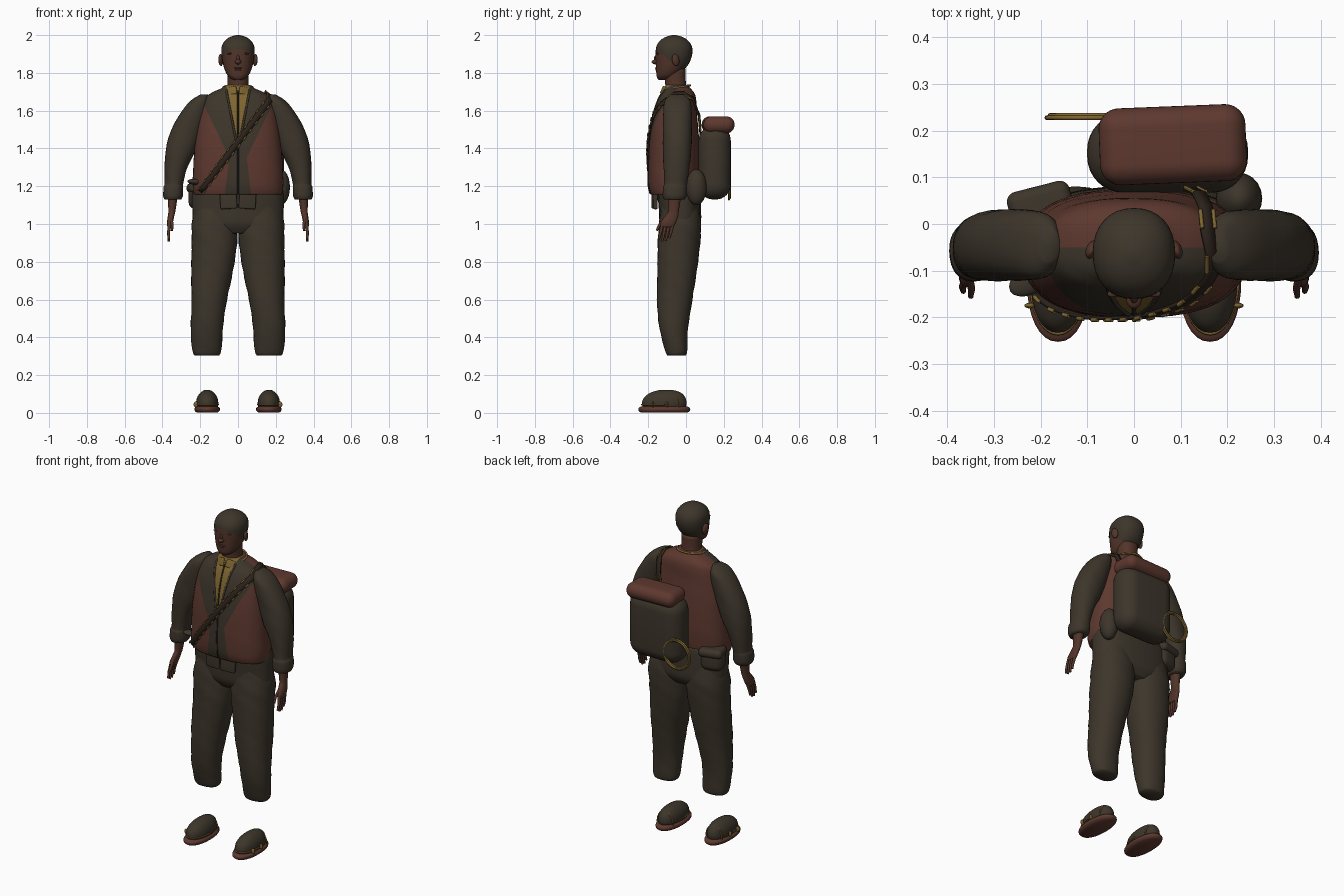
import bpy, bmesh, math
from mathutils import Vector

if "Cube" in bpy.data.objects:
    bpy.data.objects.remove(bpy.data.objects["Cube"], do_unlink=True)


def material(name, r, g, b):
    m = bpy.data.materials.new(name)
    m.use_nodes = True
    m.diffuse_color = (r, g, b, 1)
    bsdf = m.node_tree.nodes["Principled BSDF"]
    bsdf.inputs["Base Color"].default_value = (r, g, b, 1)
    bsdf.inputs["Roughness"].default_value = 0.9
    return m


CLOTH = material("dark olive cloth", 0.046, 0.036, 0.024)
LEATHER = material("red brown leather", 0.11, 0.04, 0.028)
SKIN = material("brown skin", 0.085, 0.035, 0.023)
GOLD = material("ochre gold", 0.21, 0.13, 0.03)
SHADE = material("deep brown", 0.025, 0.016, 0.011)


def finish(name, bm, *mats):
    bmesh.ops.recalc_face_normals(bm, faces=bm.faces)
    me = bpy.data.meshes.new(name)
    bm.to_mesh(me)
    bm.free()
    for m in mats:
        me.materials.append(m)
    for p in me.polygons:
        p.use_smooth = True
    ob = bpy.data.objects.new(name, me)
    bpy.context.collection.objects.link(ob)
    return ob


def spline(rows, steps):
    """Catmull-Rom interpolation through rows of numbers."""
    rows = [Vector(r) for r in rows]
    out = []
    for i in range(len(rows) - 1):
        a, b = rows[max(i - 1, 0)], rows[i]
        c, d = rows[i + 1], rows[min(i + 2, len(rows) - 1)]
        for k in range(steps):
            t = k / steps
            out.append(0.5 * (2 * b + (c - a) * t + (2 * a - 5 * b + 4 * c - d) * t * t
                              + (3 * b - a - 3 * c + d) * t ** 3))
    return out + [rows[-1]]


def loft(rings, n=2.2, sides=32, steps=4, wrinkle=0.0):
    """Skin stacked oval rings given as (z, cx, cy, rx, ry)."""
    bm = bmesh.new()
    prev = None
    for z, cx, cy, rx, ry in spline(rings, steps):
        ring = []
        for i in range(sides):
            a = math.tau * i / sides
            c, s = math.cos(a), math.sin(a)
            k = 1 + wrinkle * math.sin(3 * a + 38 * z) * math.sin(21 * z + a)
            ring.append(bm.verts.new((cx + k * rx * math.copysign(abs(c) ** (2 / n), c),
                                      cy + k * ry * math.copysign(abs(s) ** (2 / n), s), z)))
        if prev:
            for i in range(sides):
                j = (i + 1) % sides
                bm.faces.new((prev[i], prev[j], ring[j], ring[i]))
        else:
            bm.faces.new(ring)
        prev = ring
    bm.faces.new(prev)
    return bm


def cut(bm, co, no):
    bmesh.ops.bisect_plane(bm, geom=bm.verts[:] + bm.edges[:] + bm.faces[:],
                           plane_co=co, plane_no=no, dist=1e-5)


def blob(name, loc, size, mat, rot=(0, 0, 0)):
    bm = bmesh.new()
    bmesh.ops.create_uvsphere(bm, u_segments=20, v_segments=12, radius=1)
    ob = finish(name, bm, mat)
    ob.location, ob.scale, ob.rotation_euler = loc, size, rot
    return ob


def box(name, loc, size, bevel, mat, rot=(0, 0, 0), segments=6):
    bm = bmesh.new()
    bmesh.ops.create_cube(bm, size=1)
    bmesh.ops.scale(bm, vec=size, verts=bm.verts)
    bmesh.ops.bevel(bm, geom=bm.edges[:], offset=bevel, segments=segments,
                    profile=0.5, affect='EDGES', clamp_overlap=True)
    ob = finish(name, bm, mat)
    ob.location, ob.rotation_euler = loc, rot
    return ob


def tube(name, paths, radius, mat, closed=False, tip=1.0):
    cu = bpy.data.curves.new(name, 'CURVE')
    cu.dimensions = '3D'
    cu.bevel_depth, cu.bevel_resolution, cu.use_fill_caps = radius, 2, True
    for pts in paths:
        sp = cu.splines.new('POLY')
        sp.points.add(len(pts) - 1)
        for i, p in enumerate(pts):
            sp.points[i].co = (*p, 1)
            sp.points[i].radius = 1 + (tip - 1) * i / (len(pts) - 1)
        sp.use_cyclic_u = closed
        sp.use_smooth = True
    cu.materials.append(mat)
    ob = bpy.data.objects.new(name, cu)
    bpy.context.collection.objects.link(ob)
    return ob


# Head with close dark hair
bm = loft([(1.762, 0, -.12, .022, .025), (1.78, 0, -.105, .05, .05), (1.81, 0, -.088, .068, .07),
           (1.85, 0, -.072, .08, .088), (1.9, 0, -.064, .088, .097), (1.94, 0, -.063, .086, .094),
           (1.97, 0, -.063, .07, .075), (1.99, 0, -.063, .042, .045), (2.0, 0, -.063, .01, .01)])
hairline, up = Vector((0, -.16, 1.925)), Vector((0, .62, .78))
cut(bm, hairline, up)
for f in bm.faces:
    f.material_index = int((f.calc_center_median() - hairline).dot(up) > 0)
finish("head", bm, SKIN, CLOTH)
finish("neck", loft([(1.68, 0, -.045, .065, .062), (1.74, 0, -.055, .055, .055),
                     (1.82, 0, -.06, .058, .058)]), SKIN)
blob("nose", (0, -.16, 1.858), (.017, .022, .013), SKIN)
blob("nose_bridge", (0, -.155, 1.878), (.009, .014, .022), SKIN, (-.3, 0, 0))
blob("upper_lip", (0, -.153, 1.825), (.025, .011, .005), LEATHER)
blob("lower_lip", (0, -.151, 1.816), (.021, .011, .006), LEATHER)
for side, s in (("left", 1), ("right", -1)):
    blob(side + "_ear", (s * .091, -.055, 1.868), (.012, .02, .032), SKIN, (.2, 0, s * .35))
    blob(side + "_eye", (s * .034, -.144, 1.888), (.014, .006, .006), SHADE)
    blob(side + "_brow", (s * .036, -.146, 1.903), (.022, .01, .006), SKIN, (0, s * .1, -s * .25))

# Jacket body: leather panels, dark lapels and an open shirt front
TORSO = [(1.155, 0, -.065, .232, .122), (1.2, 0, -.065, .24, .133), (1.3, 0, -.063, .238, .137),
         (1.45, 0, -.062, .225, .132), (1.58, 0, -.058, .205, .116), (1.66, 0, -.047, .182, .1),
         (1.695, 0, -.042, .14, .085), (1.72, 0, -.046, .085, .068), (1.735, 0, -.048, .065, .06)]
LAPEL_TOP, LAPEL_LOW, SHIRT_TOP, SHIRT_LOW = (.2, 1.67), (.05, 1.36), (.062, 1.73), (.004, 1.41)
HEM_IN, HEM_OUT = (.045, 1.36), (.07, 1.15)


def beyond(x, z, low, top):
    """Positive when (x, z) lies on the outer side of the slanted seam."""
    return (x - low[0]) * (top[1] - low[1]) - (z - low[1]) * (top[0] - low[0])


bm = loft(TORSO, n=2.5, sides=48, wrinkle=.008)
for s in (1, -1):
    for low, top in ((LAPEL_LOW, LAPEL_TOP), (SHIRT_LOW, SHIRT_TOP), (HEM_OUT, HEM_IN)):
        cut(bm, (s * low[0], 0, low[1]), (s * (top[1] - low[1]), 0, -(top[0] - low[0])))
cut(bm, (0, -.05, 0), (0, 1, 0))
for f in bm.faces:
    c = f.calc_center_median()
    x, z = abs(c.x), c.z
    if c.y < -.05:
        if beyond(x, z, SHIRT_LOW, SHIRT_TOP) < 0 and z > SHIRT_LOW[1]:
            f.material_index = 2
        elif beyond(x, z, LAPEL_LOW, LAPEL_TOP) < 0 or beyond(x, z, HEM_OUT, HEM_IN) < 0:
            f.material_index = 1
finish("jacket_body", bm, LEATHER, CLOTH, GOLD)


def chest_y(x, z):
    """Front surface of the jacket at a height."""
    for a, b in zip(TORSO, TORSO[1:]):
        if a[0] <= z <= b[0]:
            _, _, cy, rx, ry = Vector(a).lerp(Vector(b), (z - a[0]) / (b[0] - a[0]))
            return cy - ry * max(0, 1 - abs(x / rx) ** 2.5) ** .4
    return -.1


heights = [1.16 + .02 * i for i in range(28)]
tube("front_opening", [[(0, chest_y(0, z), z) for z in heights]], .005, SHADE)
for s in (1, -1):
    edge = [(s * (.004 + .058 * i / 12), 1.41 + .3 * i / 12) for i in range(13)]
    tube("lapel_edge", [[(x, chest_y(x, z), z) for x, z in edge]], .006, CLOTH)
    box("front_flap", (s * .05, -.166, 1.125), (.09, .022, .09), .008, CLOTH, (0, s * .06, s * .15))
    box("shirt_collar", (s * .032, -.118, 1.705), (.052, .014, .045), .006, GOLD, (-.35, s * .25, s * .3))
tube("neck_beads", [[(.078 * math.cos(a), -.048 + .07 * math.sin(a), 1.722 + .012 * math.sin(a))
                     for a in [math.tau * i / 32 for i in range(32)]]], .006, GOLD, True)

# Trousers
finish("trouser_seat", loft([(.95, 0, -.03, .15, .08), (1.0, 0, -.03, .232, .108), (1.08, 0, -.032, .242, .112),
                             (1.16, 0, -.036, .242, .114), (1.19, 0, -.036, .235, .11)], n=2.5), CLOTH)
LEG = [(.305, .165, -.05, .066, .05), (.33, .165, -.052, .076, .06), (.45, .165, -.065, .085, .076),
       (.6, .152, -.06, .095, .093), (.75, .137, -.047, .109, .106), (.9, .125, -.037, .122, .111),
       (1.0, .124, -.032, .121, .111), (1.1, .115, -.032, .105, .1)]
SLEEVE = [(1.13, .345, -.062, .044, .055), (1.15, .344, -.06, .052, .064), (1.195, .342, -.058, .052, .064),
          (1.215, .339, -.055, .049, .061), (1.3, .328, -.05, .061, .068), (1.4, .3, -.047, .081, .076),
          (1.5, .268, -.045, .084, .077), (1.6, .226, -.045, .07, .075), (1.655, .2, -.045, .048, .065),
          (1.685, .18, -.045, .02, .035)]
ARM = [(.985, .362, -.1, .012, .034), (1.01, .36, -.092, .016, .04), (1.045, .354, -.075, .017, .034),
       (1.07, .35, -.066, .019, .028), (1.15, .345, -.06, .026, .035)]

# Mirrored limbs and shoes
for side, s in (("left", 1), ("right", -1)):
    def mirrored(rings):
        return [(z, s * cx, cy, rx, ry) for z, cx, cy, rx, ry in rings]
    finish(side + "_trouser_leg", loft(mirrored(LEG), wrinkle=.03), CLOTH)
    finish(side + "_sleeve", loft(mirrored(SLEEVE), wrinkle=.02), CLOTH)
    finish(side + "_forearm", loft(mirrored(ARM), sides=20), SKIN)
    fingers = [[(s * .362, y, .995), (s * .368, y - .008, .955), (s * .366, y - .018, low)]
               for y, low in ((-.072, .925), (-.09, .91), (-.108, .908), (-.126, .92))]
    fingers.append([(s * .355, -.11, 1.03), (s * .348, -.14, .995), (s * .35, -.155, .965)])
    tube(side + "_fingers", fingers, .0095, SKIN, tip=.65)
    # Shoe: flat leather sole, domed upper, cord and toggles
    x = s * .163
    finish(side + "_sole", loft([(.002, x, -.115, .056, .125), (.012, x, -.115, .066, .136),
                                 (.026, x, -.115, .066, .136), (.034, x, -.115, .055, .122)]), LEATHER)
    finish(side + "_shoe_upper", loft([(.028, x, -.115, .056, .112), (.05, x, -.115, .059, .118),
                                       (.08, x, -.113, .054, .11), (.105, x, -.108, .038, .084),
                                       (.119, x, -.105, .018, .045), (.122, x, -.105, .004, .01)]), CLOTH)
    arc = [math.pi * i / 16 for i in range(17)]
    tube(side + "_shoe_cord", [[(x + .053 * math.cos(a), -.035, .03 + .075 * math.sin(a)) for a in arc],
                               [(x + .06 * math.cos(a), -.115 - .12 * math.sin(a), .044) for a in arc]],
         .004, GOLD)
    for y in (-.175, -.1):
        blob(side + "_toggle", (x + s * .06, y, .045), (.012, .006, .016), GOLD)

# Cross strap with stitched edges
route = [(-.2 + .37 * i / 24, 1.17 + .49 * i / 24) for i in range(25)]
path = [Vector((x, chest_y(x, z) - .01, z)) for x, z in route]
path += [Vector(p) for p in ((.17, -.06, 1.69), (.16, -.01, 1.695), (.155, .04, 1.665),
                             (.14, .07, 1.58), (.12, .08, 1.48))]
across = Vector((.8, 0, -.6)) * .017
bm = bmesh.new()
pairs = [(bm.verts.new(p - across), bm.verts.new(p + across)) for p in path]
for (a, b), (c, d) in zip(pairs, pairs[1:]):
    bm.faces.new((a, b, d, c))
strap = finish("cross_strap", bm, SHADE)
strap.modifiers.new("thickness", 'SOLIDIFY').thickness = .008
dashes = [[path[i] + e, path[i].lerp(path[i + 1], .8) + e]
          for e in (across, -across) for i in range(0, len(path) - 1, 2)]
tube("strap_stitches", dashes, .0045, GOLD)

# Backpack, bedroll and rope coil
box("backpack", (.072, .152, 1.325), (.345, .17, .39), .078, CLOTH, segments=8)
box("bedroll", (.083, .17, 1.525), (.315, .165, .09), .044, LEATHER, (0, 0, .04), segments=8)
for k, r in enumerate((.09, .083, .077)):
    tube("rope_coil", [[(-.097 + r * math.cos(a), .228 + .005 * (k % 2), 1.22 + r * math.sin(a))
                        for a in [math.tau * i / 40 for i in range(40)]]], .005, GOLD, True)

# Belt pouches and hip tool
blob("left_pouch", (.225, .055, 1.195), (.05, .055, .095), CLOTH)
box("right_pouch", (-.195, .02, 1.145), (.13, .1, .135), .04, CLOTH, (0, 0, .25))
box("right_pouch_flap", (-.197, .028, 1.19), (.138, .108, .05), .022, CLOTH, (0, 0, .25))
blob("hip_tool", (-.222, -.12, 1.222), (.05, .03, .016), CLOTH, (0, .1, .5))
